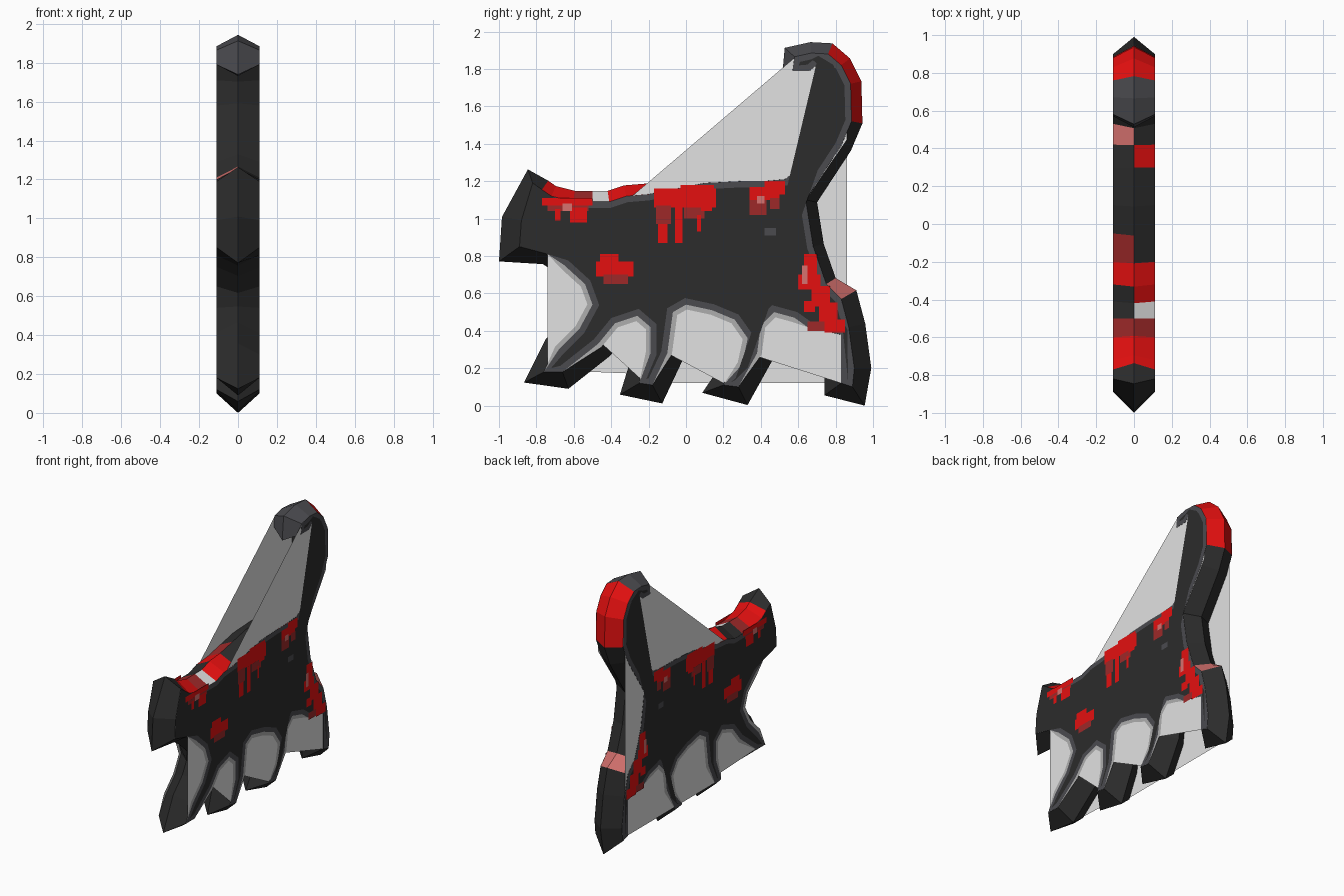
import bpy, bmesh
from mathutils import Vector

if "Cube" in bpy.data.objects:
    bpy.data.objects.remove(bpy.data.objects["Cube"])

W = 0.11  # half thickness of the flat cat

# colours
def material(name, r, g, b):
    m = bpy.data.materials.new(name)
    m.diffuse_color = (r, g, b, 1)
    m.use_nodes = True
    m.node_tree.nodes["Principled BSDF"].inputs["Base Color"].default_value = m.diffuse_color
    return m

MATS = [material("charcoal", .025, .025, .025), material("slate_grey", .07, .07, .078),
        material("red", .78, .005, .005), material("dark_red", .34, .022, .022),
        material("pink", .68, .17, .16), material("light_grey", .76, .76, .76),
        material("mid_grey", .42, .42, .42)]
DARK, SLATE, RED, DRED, PINK, LIGHT, MID = range(7)

# cat silhouette (y, z), clockwise from the ear
CAT = [(-.82, 1.19), (-.77, 1.155), (-.72, 1.12), (-.6, 1.09), (-.5, 1.09), (-.41, 1.09),
       (-.32, 1.12), (-.2, 1.13), (-.05, 1.16), (.1, 1.19), (.3, 1.2), (.42, 1.2), (.53, 1.21),
       (.63, 1.29), (.73, 1.43), (.78, 1.58), (.79, 1.71), (.76, 1.8), (.71, 1.83),
       (.66, 1.79), (.57, 1.79), (.58, 1.865), (.67, 1.885), (.76, 1.88), (.83, 1.82),
       (.88, 1.72), (.885, 1.52), (.83, 1.39), (.64, 1.1), (.68, .85), (.75, .65),
       (.83, .57), (.87, .42), (.9, .2), (.89, .1), (.83, .12), (.83, .38), (.65, .42),
       (.58, .47), (.47, .5), (.4, .43), (.38, .28), (.28, .1), (.2, .11), (.3, .22),
       (.33, .36), (.26, .46), (.14, .51), (0, .54), (-.07, .5), (-.1, .28), (-.18, .11),
       (-.25, .12), (-.19, .28), (-.19, .42), (-.26, .48), (-.38, .44), (-.47, .33),
       (-.66, .18), (-.76, .18), (-.68, .3), (-.57, .41), (-.5, .54), (-.54, .65),
       (-.65, .75), (-.74, .81), (-.89, .85), (-.88, .99)]

# backing sheets that span the gaps, right and left
SHEET_TOP = [(-.3, 1.11), (.58, 1.86), (.75, 1.86), (.86, 1.7), (.86, 1.42)]
SHEET_R = SHEET_TOP + [(.64, 1.1), (.68, .85), (.75, .65), (.83, .57), (.86, .42), (.86, .11),
                       (.39, .26), (.2, .12), (-.1, .28), (-.24, .14), (-.46, .34),
                       (-.66, .18), (-.74, .19), (-.74, .81)]
SHEET_L = SHEET_TOP + [(.86, .12), (-.25, .12), (-.25, .17), (-.74, .19), (-.68, .3),
                       (-.57, .41), (-.5, .54), (-.54, .65), (-.65, .75)]

def offset(pts, amount):
    """Move a clockwise outline outwards by amount(y, z), with limited mitres."""
    out = []
    for i, p in enumerate(pts):
        a, b, c = Vector(pts[i - 1]), Vector(p), Vector(pts[(i + 1) % len(pts)])
        d1, d2 = (b - a).normalized(), (c - b).normalized()
        n1, n2 = Vector((-d1.y, d1.x)), Vector((-d2.y, d2.x))
        m = (n1 + n2)
        m = m.normalized() if m.length > .01 else n1
        out.append(tuple(b + m * amount(*p) / max(m.dot(n1), .75)))
    return out

def finish(bm, name):
    me = bpy.data.meshes.new(name)
    bm.to_mesh(me)
    bm.free()
    for m in MATS:
        me.materials.append(m)
    ob = bpy.data.objects.new(name, me)
    bpy.context.collection.objects.link(ob)
    return ob

def plate(bm, pts, x, mat):
    """Flat clockwise outline facing away from x = 0."""
    order = pts if x < 0 else pts[::-1]
    f = bm.faces.new([bm.verts.new((x, y, z)) for y, z in order])
    f.material_index = mat
    f.normal_update()
    bmesh.ops.triangulate(bm, faces=[f], ngon_method='EAR_CLIP')

# edge band: ridge at x = 0, rim at both sides
def bulge(y, z):
    if y < -.85:
        return .105
    return .058 if z > .6 else .09

def band_colour(y, z, side):
    if y > .84 and z > 1.5 or y > .78 and z > 1.8:
        return RED
    if z > 1.78:
        return SLATE
    if .74 < y < .84 and .55 < z < .68:
        return PINK
    if 1 < z < 1.3 and y < .54:
        if -.78 < y < -.5:
            return DRED if y > -.56 else RED
        if -.5 < y < -.41:
            return LIGHT if side > 0 else DARK
        if -.41 < y < -.32:
            return RED if side > 0 else DARK
        if -.32 < y < -.2:
            return RED
        if side < 0 and (-.2 < y < -.05 or y > .42):
            return PINK if y > 0 else DRED
        if side > 0 and .3 < y < .42:
            return RED
    return DARK

bm = bmesh.new()
ridge = [(max(-1, min(1, y)), max(0, z)) for y, z in offset(CAT, bulge)]
mid = [bm.verts.new((0, y, z)) for y, z in ridge]
for side in (1, -1):
    rim = [bm.verts.new((side * W, y, z)) for y, z in CAT]
    for i in range(len(CAT)):
        j = (i + 1) % len(CAT)
        quad = [rim[i], rim[j], mid[j], mid[i]]
        f = bm.faces.new(quad[::side])
        y, z = (CAT[i][0] + CAT[j][0]) / 2, (CAT[i][1] + CAT[j][1]) / 2
        f.material_index = band_colour(y, z, side)
finish(bm, "edge_band")

# backing sheets
for side, pts, name in ((1, SHEET_R, "right_sheet"), (-1, SHEET_L, "left_sheet")):
    bm = bmesh.new()
    plate(bm, pts, side * (W - .001), LIGHT)
    finish(bm, name)

# painted body on each side: halo, grey rim, dark middle
halo = offset(CAT, lambda y, z: .025 if .2 < z < .76 and y < .6 else 0)
inner = offset(CAT, lambda y, z: 0 if y < -.7 and z > .78 else -.033)

# paint splashes: y0, y1, z0, z1, colour
BACK = [(-.17, .16, 1.06, 1.16, RED), (-.03, .15, 1.1, 1.18, RED), (-.15, -.1, .87, 1.06, RED),
        (-.16, -.08, .97, 1.07, DRED), (-.06, -.02, .87, 1.06, RED), (-.01, .1, 1.0, 1.06, DRED),
        (.06, .08, .93, 1.02, RED), (.08, .14, 1.04, 1.08, RED)]
NECK = [(-.77, -.5, 1.07, 1.11, RED), (-.74, -.52, 1.04, 1.07, DRED), (-.62, -.53, .98, 1.06, RED),
        (-.7, -.67, .99, 1.05, RED), (-.66, -.61, 1.04, 1.08, PINK)]
RUMP = [(.42, .53, 1.13, 1.2, RED), (.34, .5, 1.1, 1.17, RED), (.34, .43, 1.02, 1.1, DRED),
        (.45, .5, 1.05, 1.11, DRED), (.38, .42, 1.08, 1.12, PINK)]
SHOULDER = [(-.48, -.28, .69, .77, RED), (-.46, -.36, .76, .81, RED), (-.44, -.31, .65, .7, DRED)]
HIND = [(.63, .7, .68, .81, RED), (.6, .72, .62, .7, RED), (.67, .77, .53, .64, RED),
        (.63, .69, .5, .56, RED), (.71, .81, .44, .55, RED), (.65, .76, .4, .45, DRED),
        (.74, .85, .39, .46, RED), (.62, .65, .65, .75, PINK)]
SPOT = [(.42, .48, .91, .95, SLATE)]

for side, tag in ((1, "right"), (-1, "left")):
    bm = bmesh.new()
    plate(bm, halo, side * W, MID)
    plate(bm, CAT, side * (W + .001), SLATE)
    plate(bm, inner, side * (W + .002), DARK)
    finish(bm, tag + "_body")
    bm = bmesh.new()
    for patch in (BACK, NECK, RUMP, SHOULDER, HIND, SPOT):
        for k, (y0, y1, z0, z1, c) in enumerate(patch):
            plate(bm, [(y0, z0), (y0, z1), (y1, z1), (y1, z0)], side * (W + .003 + .0003 * k), c)
    finish(bm, tag + "_paint")
